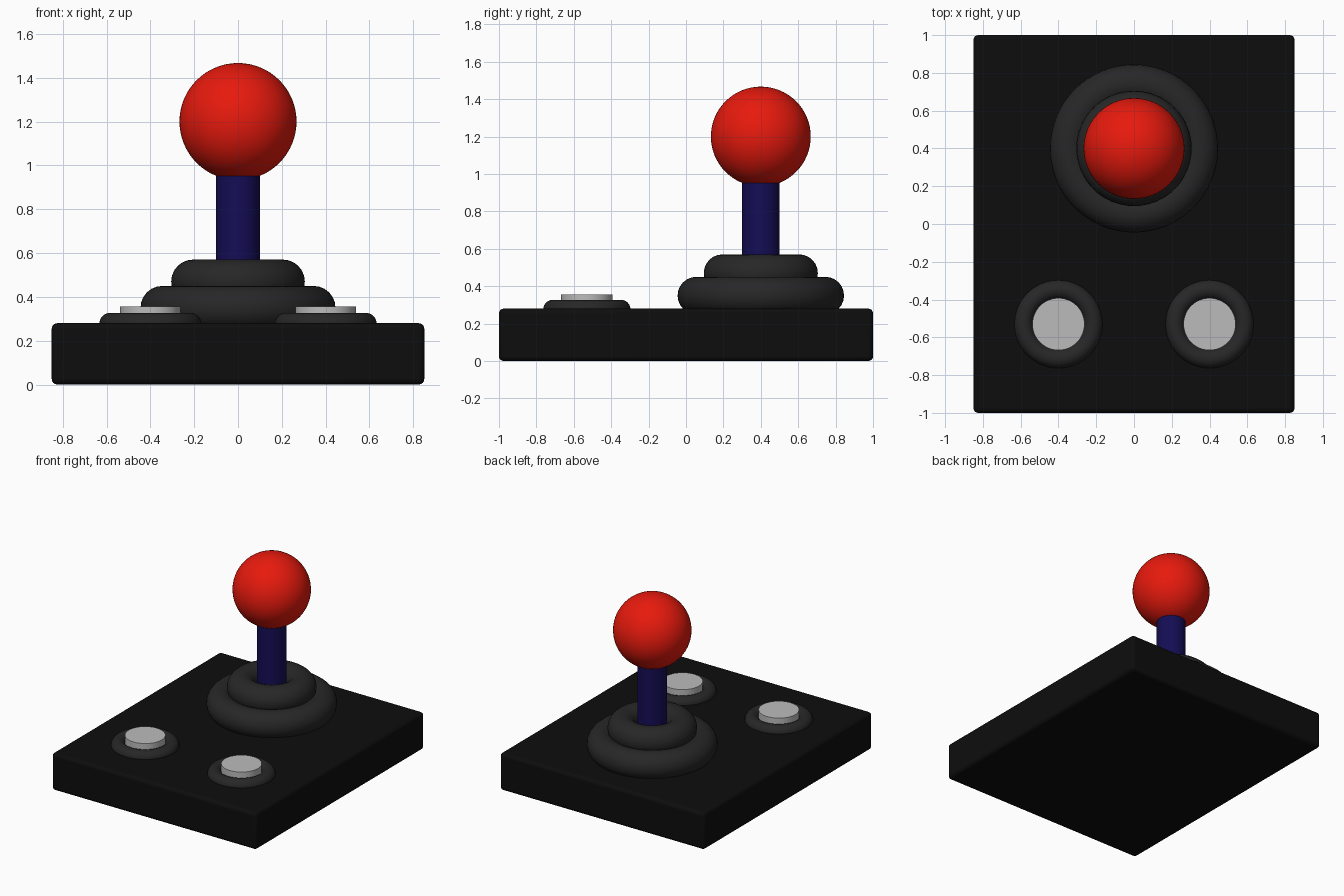
import bpy

if "Cube" in bpy.data.objects:
    bpy.data.objects.remove(bpy.data.objects["Cube"])


def finish(name, colour, smooth=True):
    """Name the active object, colour it and shade it smooth."""
    ob = bpy.context.object
    ob.name = name
    if colour not in materials:
        mat = bpy.data.materials.new("paint")
        mat.diffuse_color = (*colour, 1)
        mat.use_nodes = True
        mat.node_tree.nodes["Principled BSDF"].inputs["Base Color"].default_value = mat.diffuse_color
        materials[colour] = mat
    ob.data.materials.append(materials[colour])
    if smooth:
        bpy.ops.object.shade_smooth_by_angle()
    return ob


def ring(name, loc, major, minor):
    bpy.ops.mesh.primitive_torus_add(location=loc, major_radius=major, minor_radius=minor,
                                     major_segments=64, minor_segments=24)
    return finish(name, RUBBER)


def cylinder(name, x, y, bottom, top, radius, colour):
    bpy.ops.mesh.primitive_cylinder_add(vertices=48, radius=radius, depth=top - bottom,
                                        location=(x, y, (top + bottom) / 2))
    return finish(name, colour)


materials = {}
BLACK = (0.004, 0.004, 0.004)
RUBBER = (0.02, 0.02, 0.02)
NAVY = (0.007, 0.004, 0.09)
RED = (0.8, 0.01, 0.004)
SILVER = (0.5, 0.5, 0.5)
STICK_Y = 0.4

# Base box with rounded edges
bpy.ops.mesh.primitive_cube_add(size=1, location=(0, 0, 0.14))
base = bpy.context.object
base.scale = (1.7, 2, 0.28)
bpy.ops.object.transform_apply(location=False, rotation=False, scale=True)
bevel = base.modifiers.new("rounded_edges", 'BEVEL')
bevel.width = 0.025
bevel.segments = 4
finish("base", BLACK)

# Stacked rubber rings around the stick
ring("lower_boot_ring", (0, STICK_Y, 0.35), 0.345, 0.1)
ring("upper_boot_ring", (0, STICK_Y, 0.47), 0.205, 0.1)

# Stick and ball knob
cylinder("stick_shaft", 0, STICK_Y, 0.25, 1.0, 0.1, NAVY)
bpy.ops.mesh.primitive_uv_sphere_add(segments=64, ring_count=32, radius=0.267,
                                     location=(0, STICK_Y, 1.2))
finish("ball_knob", RED)

# Two buttons with their rims
for side, x in (("left", -0.4), ("right", 0.4)):
    ring(f"{side}_button_rim", (x, -0.53, 0.277), 0.183, 0.05)
    cylinder(f"{side}_button", x, -0.53, 0.24, 0.355, 0.138, SILVER)
